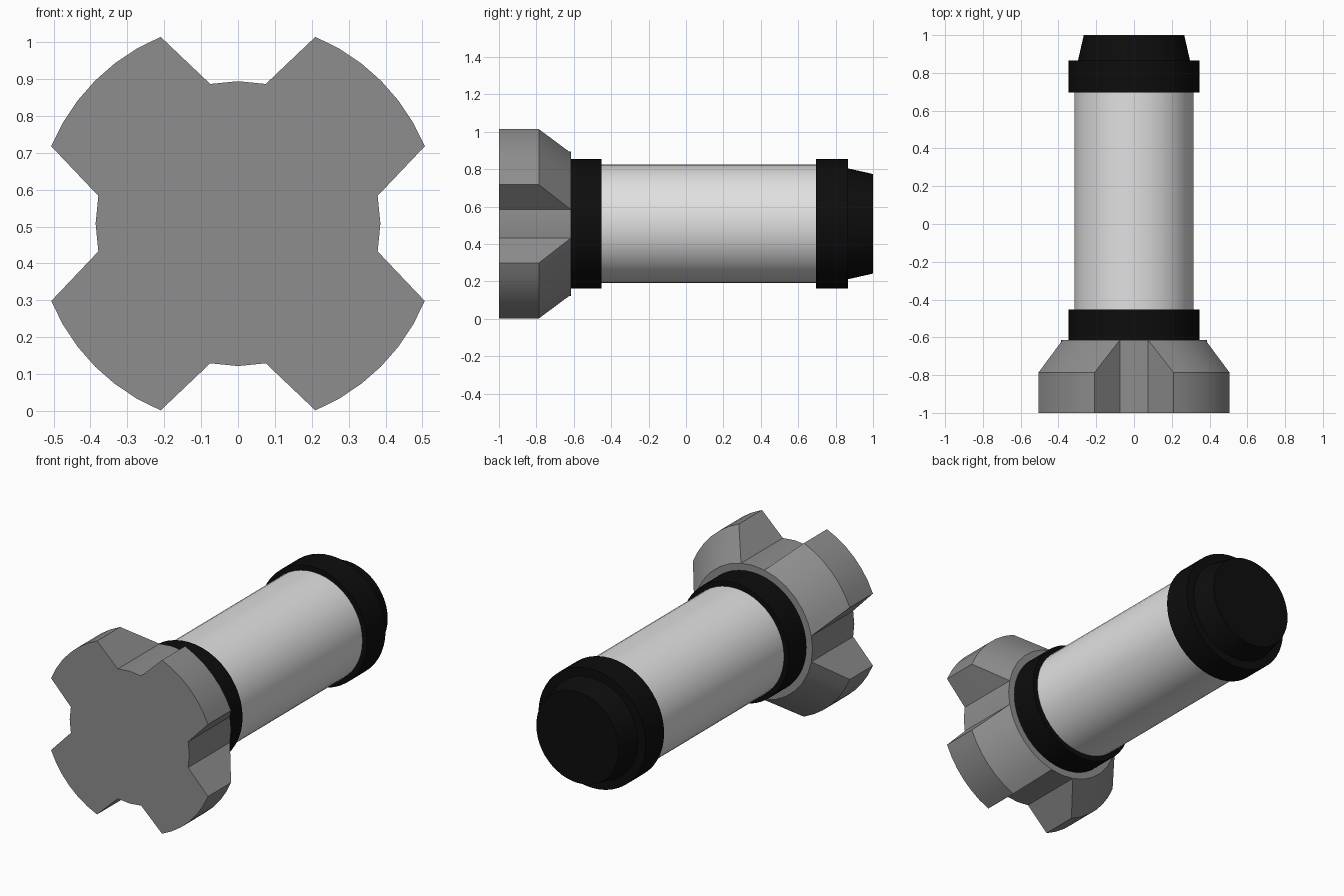
import bpy
import bmesh
from math import sin, cos, radians, pi

cube = bpy.data.objects.get("Cube")
if cube:
    bpy.data.objects.remove(cube, do_unlink=True)

AXIS_Z = 0.508
SEGMENTS = 48


def material(name, value):
    mat = bpy.data.materials.new(name)
    mat.use_nodes = True
    color = (value, value, value, 1)
    mat.diffuse_color = color
    mat.node_tree.nodes["Principled BSDF"].inputs["Base Color"].default_value = color
    return mat


GREY = material("medium grey", 0.27)
WHITE = material("off white", 0.75)
BLACK = material("black", 0.004)


def ring(y, polar):
    """Points around the long axis from (radius, angle) pairs."""
    return [(r * cos(a), y, AXIS_Z + r * sin(a)) for r, a in polar]


def circle(y, radius):
    return ring(y, [(radius, 2 * pi * i / SEGMENTS) for i in range(SEGMENTS)])


def loft(name, rings, mat):
    """Skin a row of equal rings and close both ends."""
    bm = bmesh.new()
    loops = [[bm.verts.new(p) for p in pts] for pts in rings]
    for a, b in zip(loops, loops[1:]):
        for i in range(len(a)):
            j = (i + 1) % len(a)
            bm.faces.new((a[i], a[j], b[j], b[i]))
    bm.faces.new(loops[0])
    bm.faces.new(loops[-1])
    bmesh.ops.recalc_face_normals(bm, faces=bm.faces)
    mesh = bpy.data.meshes.new(name)
    bm.to_mesh(mesh)
    bm.free()
    mesh.materials.append(mat)
    obj = bpy.data.objects.new(name, mesh)
    bpy.context.collection.objects.link(obj)
    bpy.ops.object.select_all(action="DESELECT")
    obj.select_set(True)
    bpy.context.view_layer.objects.active = obj
    bpy.ops.object.shade_smooth_by_angle(angle=radians(25))
    return obj


# Four-lobed head: notched outline that tapers back to a plain circle
HUB, LOBE = 0.386, 0.548
outline, neck = [], []
for quarter in range(4):
    base = quarter * 90
    for deg in (-11.25, 0, 11.25):
        outline.append((HUB, radians(base + deg)))
        neck.append((HUB, radians(base + deg)))
    for step in range(7):
        outline.append((LOBE, radians(base + 22.5 + 7.5 * step)))
        # the first and last lobe points meet the notch corners at the neck
        neck.append((HUB, radians(base + 11.3 + 11.233 * step)))
loft("lobed_head", [ring(-1, outline), ring(-0.787, outline), ring(-0.615, neck)], GREY)

# Tube with a collar at each end
loft("tube", [circle(-0.5, 0.316), circle(0.75, 0.316)], WHITE)
for name, start, end in (("front_collar", -0.616, -0.452), ("rear_collar", 0.696, 0.866)):
    loft(name, [circle(start, 0.346), circle(end, 0.346)], BLACK)

# Tapered end cap
loft("end_cap", [circle(0.85, 0.3), circle(1, 0.266)], BLACK)
